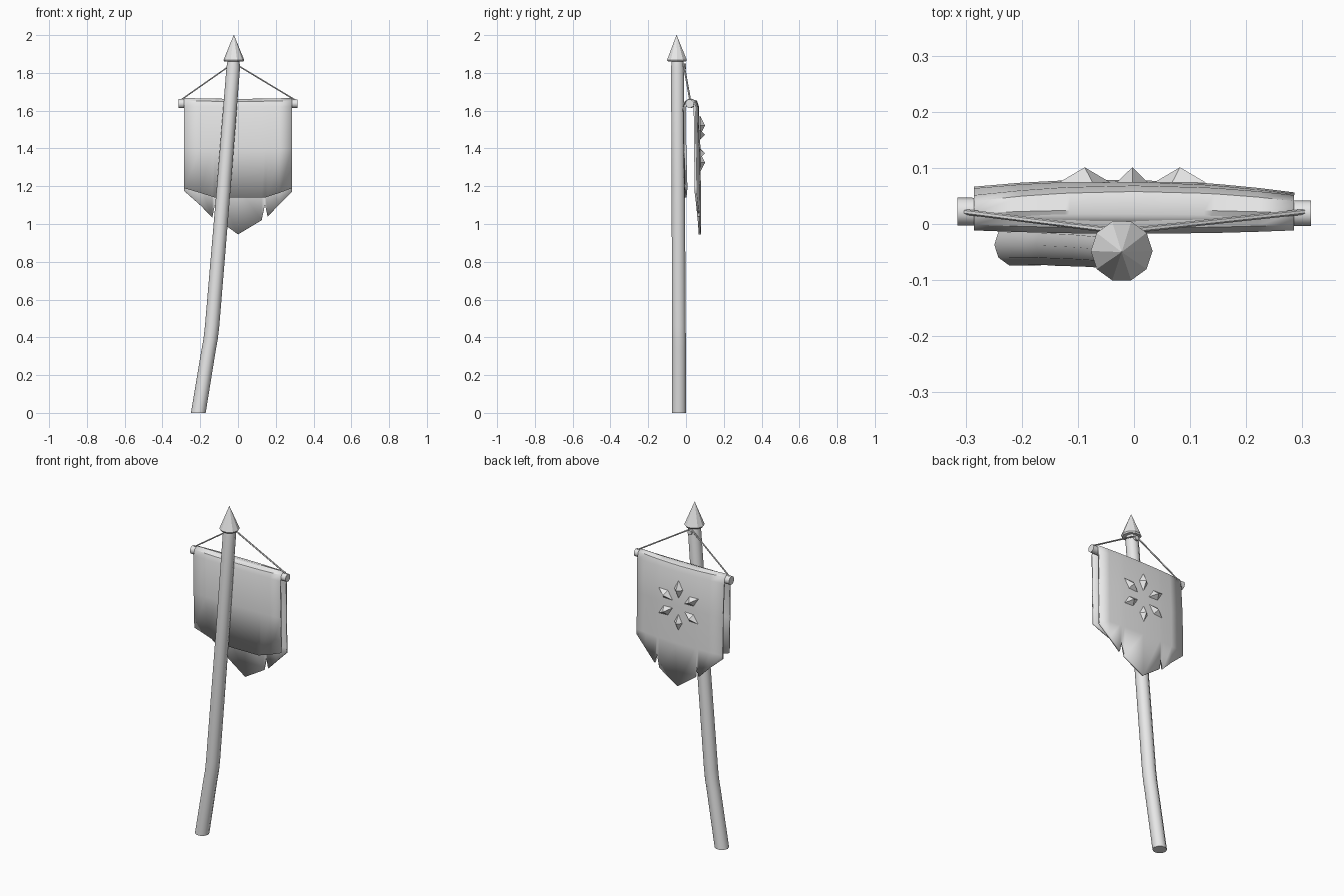
import bpy, bmesh
from math import sin, cos, pi, radians
from mathutils import Vector

cube = bpy.data.objects.get("Cube")
if cube:
    bpy.data.objects.remove(cube, do_unlink=True)

grey = bpy.data.materials.new("plain grey")
grey.use_nodes = True
grey.diffuse_color = (0.8, 0.8, 0.8, 1)
grey.node_tree.nodes["Principled BSDF"].inputs["Base Color"].default_value = (0.8, 0.8, 0.8, 1)


def make(name, bm, smooth=35):
    """Turn a bmesh into a named, coloured object."""
    bmesh.ops.recalc_face_normals(bm, faces=bm.faces)
    mesh = bpy.data.meshes.new(name)
    bm.to_mesh(mesh)
    bm.free()
    mesh.materials.append(grey)
    obj = bpy.data.objects.new(name, mesh)
    bpy.context.collection.objects.link(obj)
    bpy.ops.object.select_all(action='DESELECT')
    obj.select_set(True)
    bpy.context.view_layer.objects.active = obj
    if smooth:
        bpy.ops.object.shade_smooth_by_angle(angle=radians(smooth))
    return obj


def loft(name, stations, u, v, sides=10, smooth=40):
    """Capped tube through (centre, radius) stations, ring axes u and v."""
    bm = bmesh.new()
    u, v = Vector(u), Vector(v)
    rings = []
    for centre, r in stations:
        rings.append([bm.verts.new(Vector(centre) + r * (u * cos(a) + v * sin(a)))
                      for a in (2 * pi * i / sides for i in range(sides))])
    for a, b in zip(rings, rings[1:]):
        for i in range(sides):
            j = (i + 1) % sides
            bm.faces.new((a[i], a[j], b[j], b[i]))
    bm.faces.new(rings[0])
    bm.faces.new(rings[-1])
    return make(name, bm, smooth)


X, Y, Z = (1, 0, 0), (0, 1, 0), (0, 0, 1)

# Bent wooden pole and its pointed tip
loft("pole", [((-0.21, -0.037, 0), 0.039), ((-0.156, -0.037, 0.33), 0.038),
              ((-0.145, -0.037, 0.39), 0.038), ((-0.137, -0.038, 0.46), 0.038),
              ((-0.075, -0.041, 1.2), 0.037), ((-0.025, -0.045, 1.83), 0.036),
              ((-0.024, -0.045, 1.86), 0.032)], X, Y)
loft("pole_tip", [((-0.022, -0.048, 1.86), 0.05), ((-0.022, -0.048, 1.868), 0.055),
                  ((-0.022, -0.05, 2.0), 0.001)], X, Y, smooth=20)

# Crossbar carrying the cloth
loft("crossbar", [((-0.315, 0.022, 1.637), 0.025), ((0.315, 0.019, 1.637), 0.023)], Y, Z)

# Peg and hanging ropes
loft("rope_peg", [((-0.022, -0.03, 1.835), 0.014), ((-0.022, 0.0, 1.835), 0.014)], X, Z, 8)
for side, label in ((-1, "right"), (1, "left")):
    loft("rope_" + label, [((side * 0.305, 0.022, 1.655), 0.005),
                           ((-0.022 + side * 0.012, -0.012, 1.845), 0.005)], Y, Z, 6)

# Cloth: one sheet folded over the bar, (x, front hem, back hem) per column
HALF = 0.285
columns = [(-HALF, 1.19, 1.175), (-0.2, 1.165, 1.1), (-0.136, 1.145, 1.035),
           (-0.123, 1.14, 1.1), (-0.114, 1.14, 1.028), (0, 1.14, 0.945),
           (0.125, 1.14, 1.02), (0.143, 1.14, 1.105), (0.157, 1.145, 1.04),
           (0.22, 1.165, 1.105), (HALF, 1.19, 1.17)]
bm = bmesh.new()
grid = []
for x, front_hem, back_hem in columns:
    bulge = 1 - (x / HALF) ** 2
    front = -0.006 - 0.006 * bulge
    back = 0.046 + 0.017 * bulge
    low = 0.056 + 0.017 * bulge - 0.018 * x
    top = 1.662 - 0.005 * bulge
    mid = (front + back) / 2
    path = [(front + 0.008, front_hem), (front + 0.002, 1.4), (front, 1.62),
            (front + 0.009, top - 0.012), (mid, top), (back - 0.009, top - 0.008),
            (back, 1.62), (low - 0.003, 1.42), (low, 1.2)]
    if back_hem < 1.2:
        path.append((low, back_hem))
    grid.append([bm.verts.new((x, y, z)) for y, z in path])
for a, b in zip(grid, grid[1:]):
    for i in range(len(a) - 1):
        bm.faces.new((a[i], b[i], b[i + 1], a[i + 1]))
cloth = make("banner_cloth", bm, 40)
solid = cloth.modifiers.new("thickness", 'SOLIDIFY')
solid.thickness = 0.011
solid.offset = 0

# Ring of six faceted gems on the back of the cloth
bm = bmesh.new()
for k in range(6):
    a = pi / 2 + k * pi / 3
    out, across = Vector((cos(a), 0, sin(a))), Vector((-sin(a), 0, cos(a)))
    centre = Vector((-0.003, 0.074, 1.423)) + out * 0.098
    rim = [bm.verts.new(centre + d) for d in
           (out * 0.053, across * 0.028, out * -0.053, across * -0.028)]
    peak = bm.verts.new(centre + Vector((0, 0.027, 0)))
    bm.faces.new(rim)
    for i in range(4):
        bm.faces.new((rim[i], rim[(i + 1) % 4], peak))
make("gem_emblem", bm, smooth=0)
